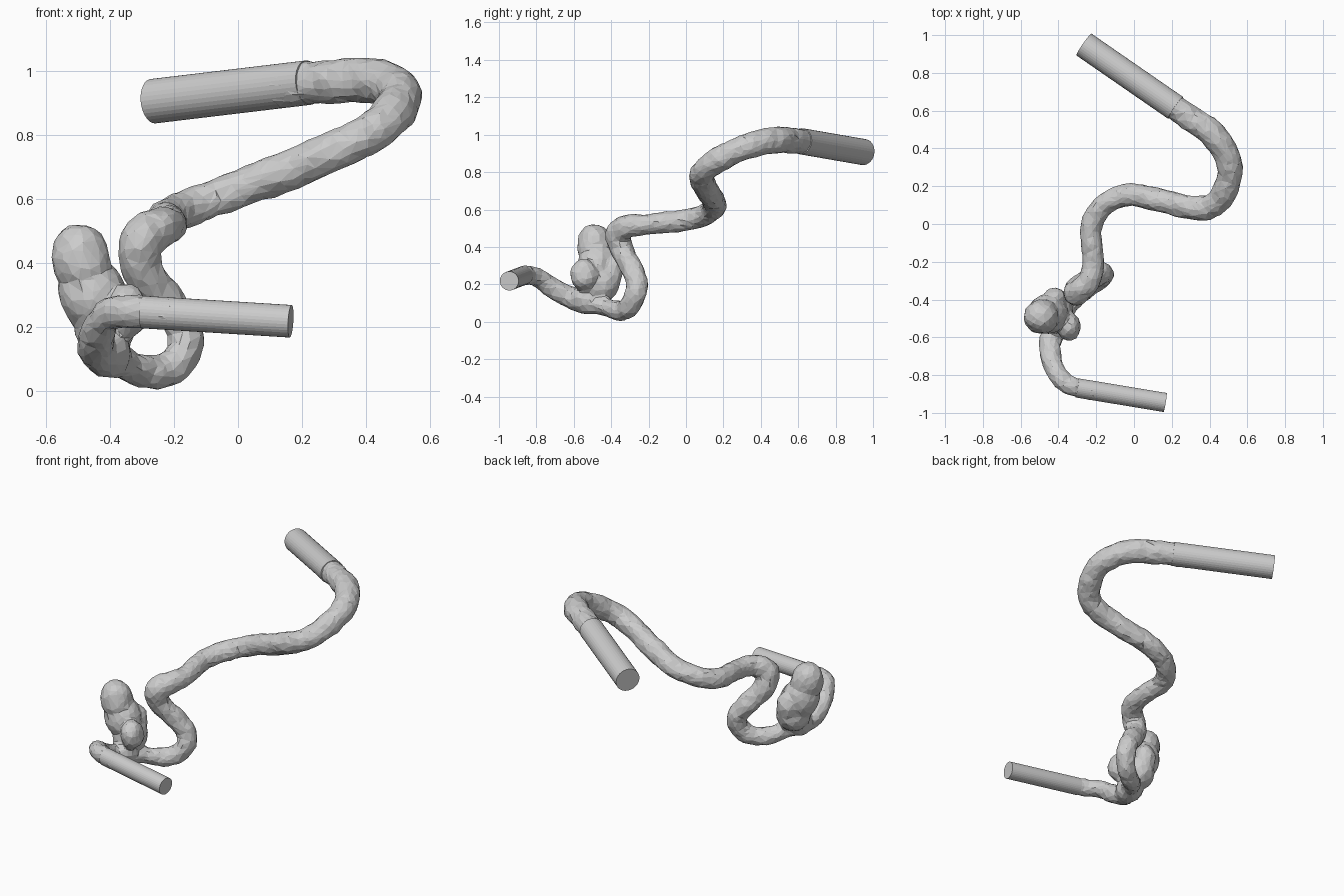
import bpy, bmesh, math, random
from mathutils import Vector, Matrix

if "Cube" in bpy.data.objects:
    bpy.data.objects.remove(bpy.data.objects["Cube"])

random.seed(4)

# Centre line of the vessel: x, y, z, radius
PATH = [
    (0.12, 0.68, 0.952, .066), (0.30, 0.56, 0.97, .068), (0.43, 0.46, 0.97, .070),
    (0.505, 0.32, 0.935, .067), (0.49, 0.19, 0.875, .066), (0.42, 0.10, 0.81, .064),
    (0.32, 0.085, 0.76, .063), (0.18, 0.115, 0.70, .062), (0.0, 0.155, 0.63, .060),
    (-0.11, 0.13, 0.59, .058), (-0.19, 0.07, 0.56, .057), (-0.228, -0.02, 0.54, .057),
    (-0.222, -0.12, 0.53, .056), (-0.215, -0.22, 0.52, .056), (-0.245, -0.31, 0.51, .062),
    (-0.305, -0.365, 0.47, .066), (-0.30, -0.34, 0.38, .062), (-0.225, -0.285, 0.28, .058),
    (-0.17, -0.262, 0.20, .056), (-0.17, -0.28, 0.12, .056), (-0.225, -0.325, 0.062, .053),
    (-0.30, -0.38, 0.062, .050), (-0.36, -0.45, 0.085, .048), (-0.41, -0.55, 0.10, .055),
    (-0.445, -0.63, 0.135, .058), (-0.435, -0.72, 0.185, .053), (-0.41, -0.79, 0.235, .050),
    (-0.36, -0.845, 0.25, .050), (-0.29, -0.87, 0.247, .049), (-0.20, -0.885, 0.242, .048),
]

# Bulging sac: centre, radii, tilt about y
SAC = [
    ((-0.49, -0.49, 0.41), (.092, .092, .115), -15),
    ((-0.455, -0.475, 0.30), (.105, .105, .13), -20),
    ((-0.415, -0.465, 0.20), (.095, .11, .10), 0),
    ((-0.345, -0.545, 0.25), (.062, .072, .085), 0),
    ((-0.42, -0.395, 0.27), (.065, .055, .09), 0),
    ((-0.41, -0.53, 0.12), (.075, .085, .078), 0),
]


def spline(points, steps):
    """Catmull-Rom through (x, y, z, r) points."""
    p = [Vector(q) for q in points]
    p = [2 * p[0] - p[1]] + p + [2 * p[-1] - p[-2]]
    out = []
    for i in range(1, len(p) - 2):
        a, b, c, d = p[i - 1:i + 3]
        for s in range(steps):
            t = s / steps
            out.append(0.5 * (2 * b + (c - a) * t + (2 * a - 5 * b + 4 * c - d) * t * t
                              + (3 * b - a - 3 * c + d) * t ** 3))
    return out + [p[-2]]


def sweep(bm, samples, sides):
    """Capped tube with a twist-free frame."""
    pts = [q.to_3d() for q in samples]
    rings, up = [], Vector((0, 0, 1))
    for i, q in enumerate(samples):
        tan = (pts[min(i + 1, len(pts) - 1)] - pts[max(i - 1, 0)]).normalized()
        up = (up - tan * up.dot(tan)).normalized()
        side = tan.cross(up)
        rings.append([bm.verts.new(pts[i] + q[3] * (math.cos(a) * up + math.sin(a) * side))
                      for a in (2 * math.pi * k / sides for k in range(sides))])
    for r0, r1 in zip(rings, rings[1:]):
        for k in range(sides):
            n = (k + 1) % sides
            bm.faces.new((r0[k], r0[n], r1[n], r1[k]))
    bm.faces.new(rings[0][::-1])
    bm.faces.new(rings[-1])
    bmesh.ops.recalc_face_normals(bm, faces=bm.faces[:])


def finish(bm, name):
    me = bpy.data.meshes.new(name)
    bm.to_mesh(me)
    bm.free()
    ob = bpy.data.objects.new(name, me)
    bpy.context.collection.objects.link(ob)
    return ob


# Winding vessel fused with the sac, reduced to irregular flat facets
bm = bmesh.new()
sweep(bm, spline(PATH, 5), 16)
for centre, radii, tilt in SAC:
    m = (Matrix.Translation(centre) @ Matrix.Rotation(math.radians(tilt), 4, 'Y')
         @ Matrix.Diagonal((*radii, 1)))
    bmesh.ops.create_icosphere(bm, subdivisions=3, radius=1, matrix=m)
vessel = finish(bm, "vessel_with_sac")
fuse = vessel.modifiers.new("fuse", 'REMESH')
fuse.mode = 'VOXEL'
fuse.voxel_size = 0.011
soft = vessel.modifiers.new("soften", 'SMOOTH')
soft.factor = 0.5
soft.iterations = 3
tex = bpy.data.textures.new("lumps", 'CLOUDS')
tex.noise_scale = 0.07
lumps = vessel.modifiers.new("lumps", 'DISPLACE')
lumps.texture = tex
lumps.strength = 0.016
lumps.mid_level = 0.45
facet = vessel.modifiers.new("facet", 'DECIMATE')
facet.ratio = 0.09

# Straight inlet and outlet pipes
for name, a, b, r in (
        ("wide_pipe", (-0.265, 0.95, 0.907), (0.22, 0.615, 0.965), .070),
        ("narrow_pipe", (0.165, -0.945, 0.218), (-0.30, -0.868, 0.247), .051)):
    bm = bmesh.new()
    sweep(bm, [Vector((*a, r)), Vector((*b, r))], 32)
    finish(bm, name)
